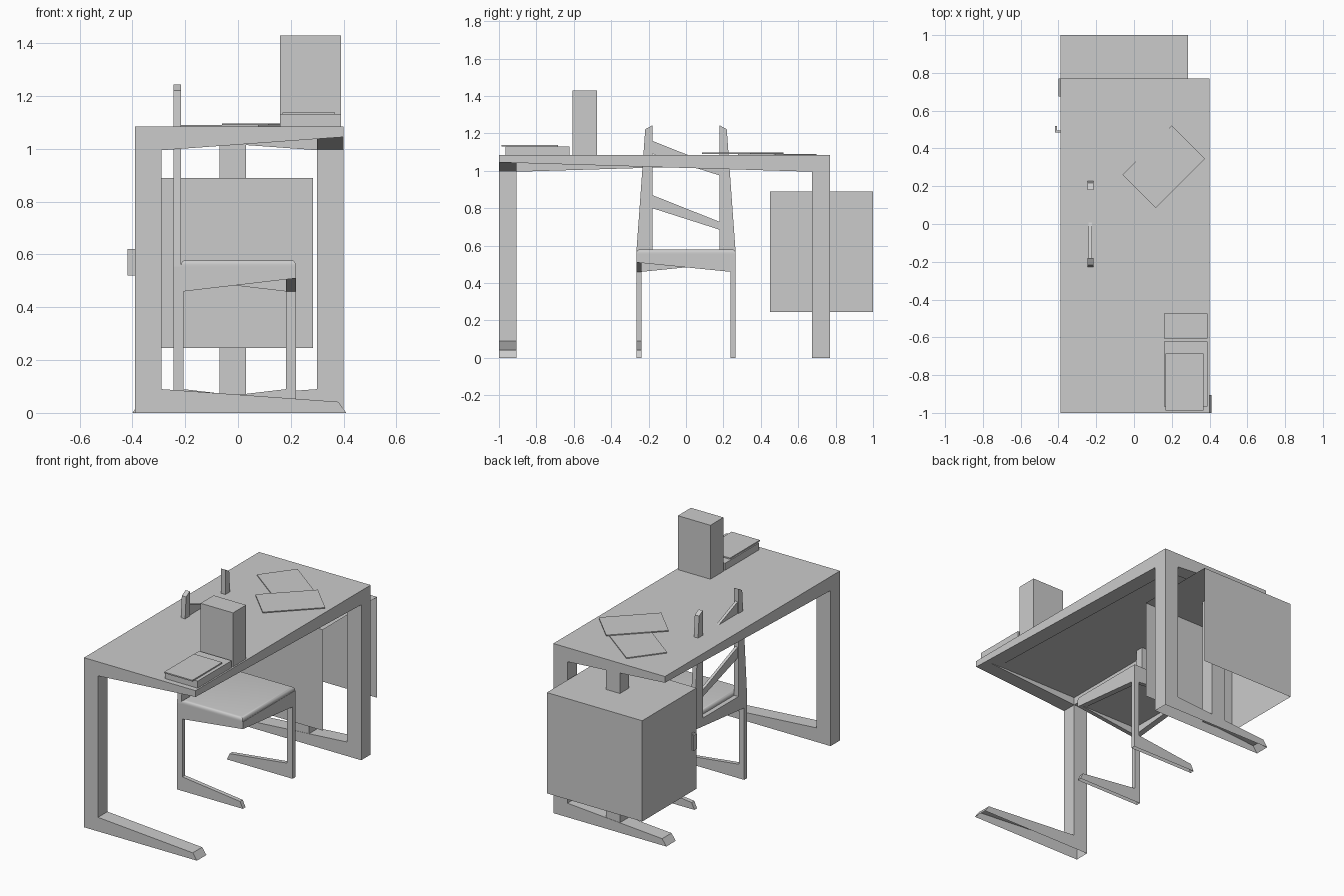
import bpy, bmesh
from math import radians
from mathutils import Matrix, Vector

if "Cube" in bpy.data.objects:
    bpy.data.objects.remove(bpy.data.objects["Cube"])


def finish(name, bm, skip=None):
    """Turn a bmesh into an object; skip(normal, centre) removes open faces."""
    bmesh.ops.recalc_face_normals(bm, faces=bm.faces)
    bm.normal_update()
    if skip:
        gone = [f for f in bm.faces if skip(f.normal, f.calc_center_median())]
        bmesh.ops.delete(bm, geom=gone, context='FACES')
    me = bpy.data.meshes.new(name)
    bm.to_mesh(me)
    bm.free()
    ob = bpy.data.objects.new(name, me)
    bpy.context.collection.objects.link(ob)
    return ob


def prism(name, pts, axis, a, b, turn=None, skip=None):
    """Extrude a 2D profile along an axis; turn = centre of a half turn about z."""
    make = {'x': lambda p, t: (t, p[0], p[1]),
            'y': lambda p, t: (p[0], t, p[1]),
            'z': lambda p, t: (p[0], p[1], t)}[axis]
    bm = bmesh.new()
    lo = [bm.verts.new(make(p, a)) for p in pts]
    hi = [bm.verts.new(make(p, b)) for p in pts]
    bm.faces.new(lo)
    bm.faces.new(hi)
    n = len(pts)
    for i in range(n):
        j = (i + 1) % n
        bm.faces.new((lo[i], lo[j], hi[j], hi[i]))
    if turn:
        bmesh.ops.rotate(bm, verts=bm.verts, cent=(*turn, 0),
                         matrix=Matrix.Rotation(radians(180), 3, 'Z'))
    return finish(name, bm, skip)


def box(name, x, y, z, skip=None):
    return prism(name, [(x[0], y[0]), (x[1], y[0]), (x[1], y[1]), (x[0], y[1])],
                 'z', z[0], z[1], skip=skip)


def open_sole(n, c):
    return n.z < -0.9 and c.z < 0.001


def z_frame(name, x, y, slab, top, thick, wx, wy, foot):
    """Slab on two opposed C-shaped sides, with tapering rails underneath."""
    (x0, x1), (y0, y1) = x, y
    mid = ((x0 + x1) / 2, (y0 + y1) / 2)
    box(name + "_top", x, y, (slab, top))
    side = [(x0, slab), (x1, slab), (x0 + wx, thick), (x0 + wx, foot[0]),
            (x1 - 0.02, foot[1]), (x1 + foot[2], 0), (x0, 0)]
    rail = [(y0, slab), (y1, slab), (y1, thick), (y1 - wy, thick)]
    for tag, turn in (("a", None), ("b", mid)):
        prism(f"{name}_side_{tag}", side, 'y', y0, y0 + wy, turn, open_sole)
        prism(f"{name}_rail_{tag}", rail, 'x', x1 - wx, x1, turn)


# Desk
z_frame("desk", (-0.39, 0.40), (-1.0, 0.77), 1.045, 1.085, 0.995, 0.1, 0.095,
        (0.09, 0.042, 0.01))

# Cabinet: open underneath and on the +x side, hung on a post
box("cabinet", (-0.39, 0.285), (0.45, 1.0), (0.245, 0.89),
    skip=lambda n, c: n.z < -0.9 or n.x > 0.9)
box("cabinet_post", (-0.07, 0.03), (0.677, 0.768), (0.06, 1.04))
prism("cabinet_handle", [(-0.39, 0.485), (-0.39, 0.495), (-0.408, 0.495),
                         (-0.408, 0.52), (-0.418, 0.52), (-0.418, 0.485)],
      'z', 0.52, 0.62)

# Chair frame
z_frame("chair", (-0.245, 0.22), (-0.265, 0.265), 0.51, 0.555, 0.46, 0.038, 0.027,
        (0.09, 0.042, 0.0))

# Seat cushion with rounded upper edges
cushion = box("seat_cushion", (-0.215, 0.218), (-0.265, 0.265), (0.555, 0.58))
bm = bmesh.new()
bm.from_mesh(cushion.data)
rim = [e for e in bm.edges if all(v.co.z > 0.57 for v in e.verts)]
bmesh.ops.bevel(bm, geom=rim, offset=0.018, segments=4, profile=0.5, affect='EDGES')
bm.to_mesh(cushion.data)
bm.free()
bpy.context.view_layer.objects.active = cushion
cushion.select_set(True)
bpy.ops.object.shade_smooth_by_angle(angle=radians(35))

# Chair back: tapering posts and two sloping slats
for tag, s in (("left", -1), ("right", 1)):
    prism(f"back_post_{tag}", [(s * 0.18, 0.555), (s * 0.266, 0.555),
                               (s * 0.218, 1.222), (s * 0.18, 1.243)],
          'x', -0.245, -0.215)
for tag, dz in (("lower", 0), ("upper", 0.29)):
    prism(f"back_slat_{tag}", [(-0.18, 0.80 + dz), (0.18, 0.685 + dz),
                               (0.18, 0.727 + dz), (-0.18, 0.87 + dz)],
          'x', -0.24, -0.222)

# Books standing and lying on the desk
box("standing_book_thick", (0.16, 0.39), (-0.607, -0.505), (1.085, 1.43))
box("standing_book_thin", (0.16, 0.39), (-0.505, -0.475), (1.085, 1.43))
box("lying_book", (0.16, 0.39), (-0.965, -0.622), (1.085, 1.13))
box("lying_notebook", (0.168, 0.368), (-0.987, -0.685), (1.13, 1.138))

# Loose sheets
for tag, c, ang, z in (("lower", (0.005, 0.488), -37, 1.085),
                       ("upper", (0.158, 0.303), 45, 1.091)):
    sheet = box(f"sheet_{tag}", (-0.184, 0.184), (-0.124, 0.124), (0, 0.006))
    sheet.data.transform(Matrix.Translation(Vector((*c, z)))
                         @ Matrix.Rotation(radians(ang), 4, 'Z'))
